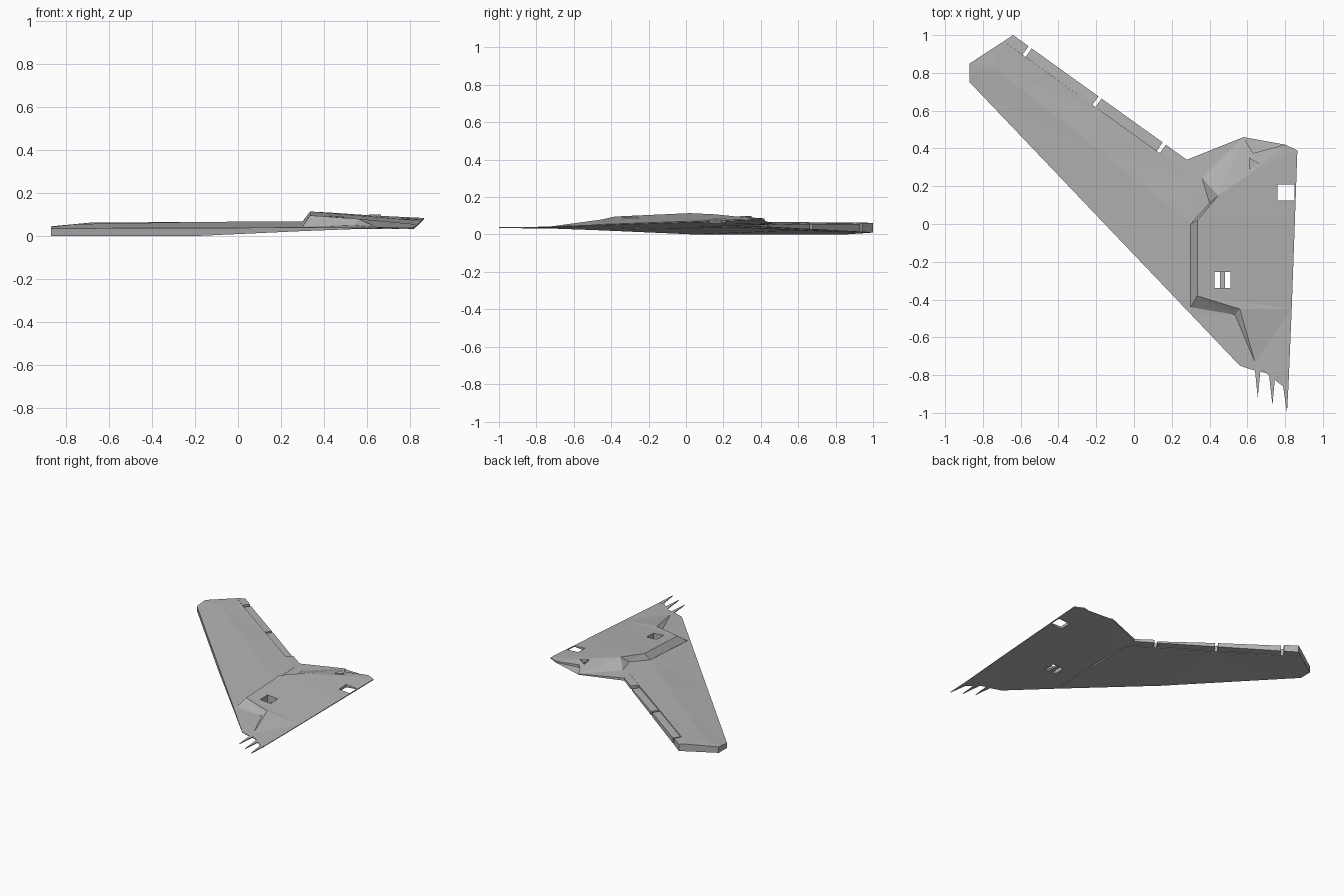
import bpy, bmesh

if "Cube" in bpy.data.objects:
    bpy.data.objects.remove(bpy.data.objects["Cube"])

grey = bpy.data.materials.new("matte_grey")
grey.diffuse_color = (0.45, 0.45, 0.45, 1)
grey.use_nodes = True
grey.node_tree.nodes["Principled BSDF"].inputs["Base Color"].default_value = grey.diffuse_color


def make(name, verts, faces):
    bm = bmesh.new()
    vs = [bm.verts.new(v) for v in verts]
    for f in faces:
        bm.faces.new([vs[i] for i in f])
    bmesh.ops.triangulate(bm, faces=[f for f in bm.faces if len(f.verts) > 3])
    bmesh.ops.recalc_face_normals(bm, faces=bm.faces)
    me = bpy.data.meshes.new(name)
    bm.to_mesh(me)
    bm.free()
    me.materials.append(grey)
    ob = bpy.data.objects.new(name, me)
    bpy.context.collection.objects.link(ob)
    return ob


def loft(name, rings):
    """Skin matching closed rings and cap both ends."""
    n = len(rings[0])
    faces = [tuple(range(n)), tuple((len(rings) - 1) * n + i for i in range(n))]
    for r in range(len(rings) - 1):
        for i in range(n):
            j = (i + 1) % n
            faces.append((r * n + i, r * n + j, r * n + n + j, r * n + n + i))
    return make(name, [p for ring in rings for p in ring], faces)


def box(name, x0, x1, y0, y1, z0, z1):
    return loft(name, [[(x0, y0, z), (x1, y0, z), (x1, y1, z), (x0, y1, z)]
                       for z in (z0, z1)])


# Wing panel: leading edge, spar crest and hinge line at three stations
def wing_ring(le, z_le, z_lip, spar, hinge, z_hb, z_ht):
    return [(*le, z_le), (*le, z_lip), spar, (*hinge, z_ht), (*hinge, z_hb)]


loft("wing_panel", [
    wing_ring((-0.87, 0.75), 0.0, 0.036, (-0.87, 0.80, 0.042), (-0.87, 0.85), 0.0, 0.045),
    wing_ring((-0.80, 0.677), 0.0, 0.036, (-0.74, 0.83, 0.056), (-0.69, 0.967), 0.008, 0.062),
    wing_ring((-0.20, 0.047), 0.0, 0.037, (-0.16, 0.37, 0.066), (-0.18, 0.602), 0.022, 0.066),
    wing_ring((0.30, -0.477), 0.023, 0.04, (0.30, 0.0, 0.068), (0.285, 0.269), 0.040, 0.067),
])


# Trailing edge blocks and elevons, separated by narrow slots
def edge_ring(t, drop, hinge=None):
    x, y = -0.64 + 0.92 * t, 1.0 - 0.66 * t
    hx, hy = hinge or (x - 0.032, y - 0.045)
    zb = 0.01 + 0.035 * t
    zt = 0.063 + 0.003 * t - drop
    return [(hx, hy, zb - 0.002), (hx, hy, zt), (x, y, zt - 0.002), (x, y, zb)]


for name, t0, t1, d0, d1, h0, h1 in (
        ("tip_block", 0, 0.089, 0, 0, (-0.69, 0.967), None),
        ("outer_elevon", 0.107, 0.491, 0.006, 0.006, None, None),
        ("inner_elevon", 0.509, 0.861, 0.006, 0.012, None, None),
        ("root_block", 0.879, 1.0, 0, 0, None, (0.285, 0.269))):
    loft(name, [edge_ring(t0, d0, h0), edge_ring(t1, d1, h1)])

# Centre body: x, y, top height and, on the outline, underside height
P = {
    "a": (0.30, -0.477, 0.04, 0.023), "b": (0.56, -0.75, 0.038, 0.033),
    "c": (0.62, -0.77, 0.038, 0.033), "d": (0.70, -0.79, 0.039, 0.033),
    "e": (0.79, -0.86, 0.039, 0.033), "f": (0.817, -0.88, 0.038, 0.033),
    "r": (0.835, -0.45, 0.054, 0.049), "s": (0.852, 0.02, 0.071, 0.065),
    "g": (0.865, 0.39, 0.084, 0.078), "h": (0.80, 0.42, 0.086, 0.075),
    "i": (0.63, 0.375, 0.084, 0.066), "j": (0.58, 0.46, 0.062, 0.056),
    "k": (0.28, 0.34, 0.065, 0.045), "M": (0.30, 0.0, 0.068, 0.036),
    "L": (0.30, -0.44, 0.044, 0.024),
    "l": (0.335, -0.38, 0.096), "m": (0.335, 0.02, 0.114),
    "n": (0.445, 0.15, 0.108), "N": (0.40, 0.11, 0.068),
    "p": (0.36, 0.245, 0.068), "q": (0.62, 0.27, 0.096),
    "o": (0.56, -0.45, 0.08), "v": (0.535, -0.48, 0.05),
    "u": (0.64, -0.73, 0.042),
}
outline = "abcdefrsghijkML"
keys = list(P)
verts = [P[k][:3] for k in keys] + [(P[k][0], P[k][1], P[k][3]) for k in outline]
top = ("abcvL vcuo ucd ude uef our ufr Lvol lor lrs lsm msn nsq qsg qgh qhi "
       "nqj qij pnj kpj kMNp LlmM MmnN Nnp").split()
faces = [[keys.index(c) for c in f] for f in top]
base, n = len(keys), len(outline)
for i in range(n):
    j = (i + 1) % n
    faces.append([keys.index(outline[i]), keys.index(outline[j]), base + j, base + i])
faces.append([base + i for i in range(n)])
body = make("centre_body", verts, faces)

# Square openings through the body
for name, dims in (("rear_opening_cutter", (0.76, 0.85, 0.125, 0.21, -0.1, 0.3)),
                   ("bay_opening_cutter", (0.425, 0.512, -0.34, -0.255, -0.1, 0.3))):
    cutter = box(name, *dims)
    cutter.hide_render = True
    cutter.hide_viewport = True
    cutter.display_type = 'WIRE'
    mod = body.modifiers.new(name, 'BOOLEAN')
    mod.operation = 'DIFFERENCE'
    mod.solver = 'EXACT'
    mod.object = cutter
box("bay_bar", 0.455, 0.482, -0.342, -0.253, 0.034, 0.046)


# Torn shards at the nose and one fin chip on the rear deck
def shard(name, pts, z0, z1):
    loft(name, [[(x, y, z) for x, y in pts] for z in (z0, z1)])


for i, (x0, x1, yb, xt, yt) in enumerate((
        (0.638, 0.672, -0.75, 0.655, -0.92),
        (0.712, 0.75, -0.77, 0.733, -0.96),
        (0.788, 0.818, -0.85, 0.81, -1.0))):
    shard(f"nose_shard_{i + 1}", [(x0, yb), (xt, yt), (x1, yb)], 0.034, 0.040)
shard("deck_chip", [(0.61, 0.35), (0.61, 0.29), (0.665, 0.32)], 0.08, 0.1)
